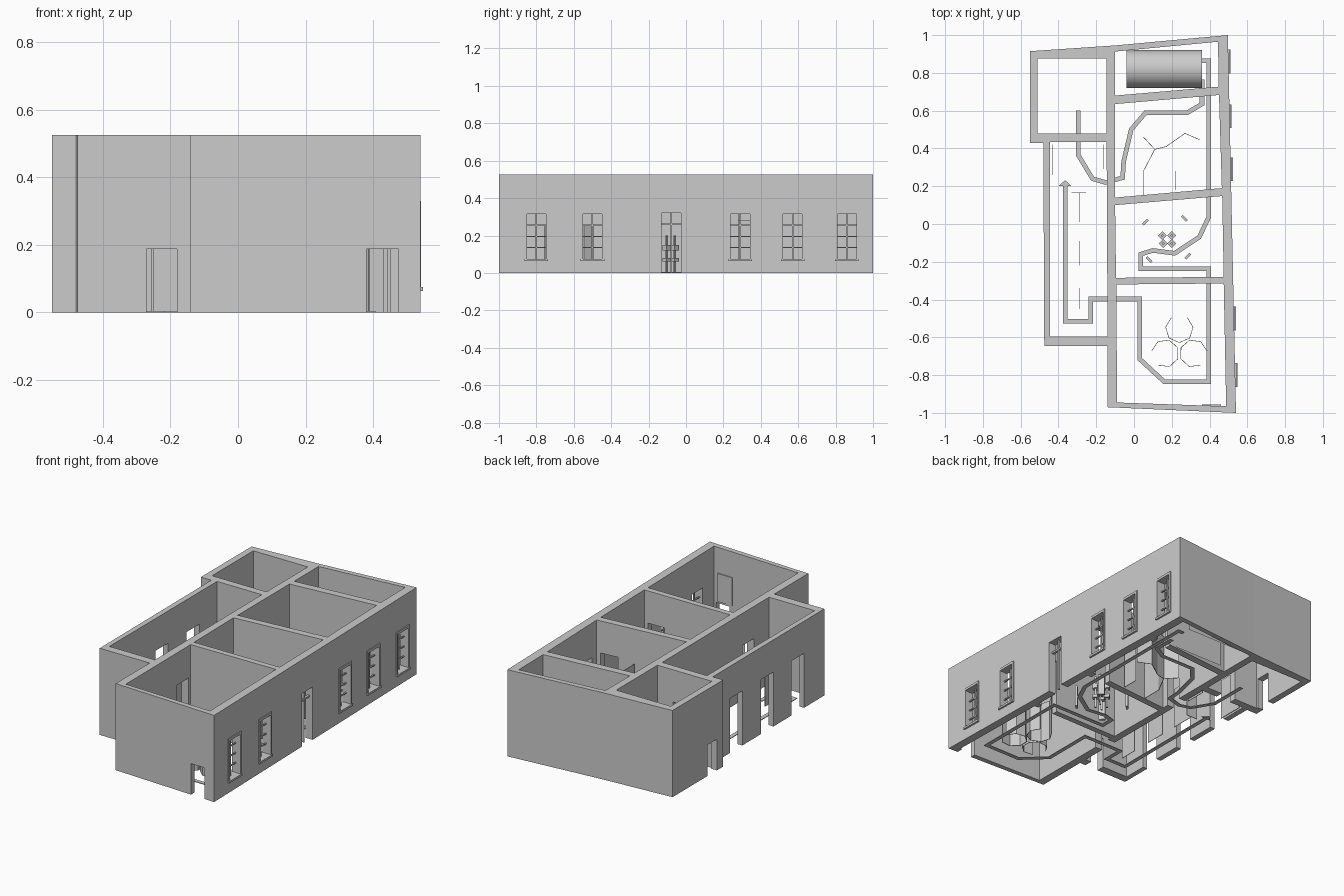
import bpy, bmesh, math
from mathutils import Vector

cube = bpy.data.objects.get("Cube")
if cube:
    bpy.data.objects.remove(cube, do_unlink=True)

grey = bpy.data.materials.new("plaster_grey")
grey.use_nodes = True
colour = (0.6, 0.6, 0.6, 1)
grey.diffuse_color = colour
grey.node_tree.nodes["Principled BSDF"].inputs["Base Color"].default_value = colour

HEIGHT = 0.525
DOOR = 0.33


def add(name, bm):
    bmesh.ops.recalc_face_normals(bm, faces=bm.faces)
    mesh = bpy.data.meshes.new(name)
    bm.to_mesh(mesh)
    bm.free()
    mesh.materials.append(grey)
    ob = bpy.data.objects.new(name, mesh)
    bpy.context.scene.collection.objects.link(ob)
    return ob


def prism(name, pts, z0, z1):
    bm = bmesh.new()
    base = bm.faces.new([bm.verts.new((x, y, z0)) for x, y in pts])
    top = bmesh.ops.extrude_face_region(bm, geom=[base])["geom"]
    moved = [v for v in top if isinstance(v, bmesh.types.BMVert)]
    bmesh.ops.translate(bm, verts=moved, vec=(0, 0, z1 - z0))
    return add(name, bm)


def box(name, x0, x1, y0, y1, z0, z1):
    return prism(name, [(x0, y0), (x1, y0), (x1, y1), (x0, y1)], z0, z1)


def ribbon(name, pts, width, z0, z1):
    """Upright band of constant width with mitred corners along a line."""
    pts = [Vector(p) for p in pts]
    bm = bmesh.new()
    rings = []
    for i, p in enumerate(pts):
        dirs = []
        if i > 0:
            dirs.append((p - pts[i - 1]).normalized())
        if i < len(pts) - 1:
            dirs.append((pts[i + 1] - p).normalized())
        normals = [Vector((-d.y, d.x)) for d in dirs]
        mitre = sum(normals, Vector((0, 0))).normalized()
        off = mitre * (width / 2 / max(mitre.dot(normals[0]), 0.4))
        rings.append([bm.verts.new((*q, z)) for q, z in
                      ((p - off, z0), (p + off, z0), (p + off, z1), (p - off, z1))])
    for a, b in zip(rings, rings[1:]):
        for k in range(4):
            m = (k + 1) % 4
            bm.faces.new((a[k], a[m], b[m], b[k]))
    bm.faces.new(rings[0])
    bm.faces.new(rings[-1])
    return add(name, bm)


def east(y):
    """Outer face of the slightly slanted east wall."""
    return 0.54 - 0.0215 * (y + 1)


# Solid footprint, hollowed into rooms
walls = prism("building_walls", [
    (-0.14, -0.97), (0.54, -1), (0.497, 1), (-0.105, 0.945), (-0.55, 0.915),
    (-0.55, 0.43), (-0.48, 0.43), (-0.475, -0.645), (-0.14, -0.645)], 0, HEIGHT)

rooms = [
    [(-0.51, 0.48), (-0.145, 0.48), (-0.145, 0.875), (-0.51, 0.875)],
    [(-0.445, -0.595), (-0.14, -0.595), (-0.145, 0.435), (-0.445, 0.435)],
    [(-0.10, 0.68), (0.448, 0.727), (0.445, 0.965), (-0.10, 0.913)],
    [(-0.10, 0.14), (0.465, 0.19), (0.45, 0.683), (-0.10, 0.635)],
    [(-0.095, -0.285), (0.475, -0.28), (0.467, 0.148), (-0.10, 0.10)],
    [(-0.09, -0.945), (0.488, -0.965), (0.475, -0.315), (-0.093, -0.32)],
]
cutters = [prism("room_cutter", r, -0.1, 0.7) for r in rooms]

# Outside doors, wing openings and inner doorways
openings = [
    (0.38, 0.475, -1.1, -0.9, 0.188), (-0.27, -0.18, -0.7, -0.55, 0.188),
    (-0.6, -0.5, 0.49, 0.58, 0.188),
    (-0.16, -0.07, -0.45, -0.34, DOOR), (-0.16, -0.07, 0.18, 0.28, DOOR),
    (-0.35, -0.25, 0.4, 0.5, DOOR), (0.33, 0.43, 0.63, 0.75, DOOR),
    (0.33, 0.44, 0.1, 0.22, DOOR), (0.34, 0.45, -0.34, -0.25, DOOR),
]
openings += [(-0.5, -0.42, y, y + 0.12, DOOR) for y in (0.145, -0.155, -0.45)]
cutters += [box("door_cutter", a, b, c, d, -0.1, h) for a, b, c, d, h in openings]

# East facade: five windows and a garden door
windows = [-0.80, -0.50, 0.29, 0.57, 0.86]
for y in windows:
    cutters.append(box("window_cutter", 0.4, 0.6, y - 0.052, y + 0.052, 0.075, 0.315))
cutters.append(box("garden_door_cutter", 0.4, 0.6, -0.132, -0.028, -0.1, 0.32))

for c in cutters:
    c.hide_render = True
    mod = walls.modifiers.new("cut", 'BOOLEAN')
    mod.operation, mod.solver, mod.object = 'DIFFERENCE', 'EXACT', c
bpy.context.view_layer.update()
done = bpy.data.meshes.new_from_object(
    walls.evaluated_get(bpy.context.evaluated_depsgraph_get()))
walls.modifiers.clear()
walls.data = done
for c in cutters:
    bpy.data.objects.remove(c, do_unlink=True)

# Window trim, sills and glazing bars
for n, y in enumerate(windows, 1):
    x = east(y)
    for side in (-1, 1):
        e = y + side * 0.057
        box(f"window_{n}_jamb", x - 0.02, x + 0.006, e - 0.006, e + 0.006, 0.07, 0.328)
    box(f"window_{n}_lintel", x - 0.02, x + 0.006, y - 0.063, y + 0.063, 0.315, 0.33)
    box(f"window_{n}_sill", x - 0.03, x + 0.011, y - 0.063, y + 0.063, 0.063, 0.075)
    box(f"window_{n}_mullion", x - 0.032, x - 0.024, y - 0.004, y + 0.004, 0.075, 0.315)
    for z in (0.135, 0.195, 0.255):
        box(f"window_{n}_bar", x - 0.032, x - 0.024, y - 0.052, y + 0.052,
            z - 0.003, z + 0.003)
x = east(-0.08)
box("garden_door_transom", x - 0.035, x - 0.02, -0.132, -0.028, 0.255, 0.265)
box("garden_door_mullion", x - 0.035, x - 0.02, -0.084, -0.076, 0, 0.32)

# Visitor route on the ground, ending in an arrow
ribbon("route_outward", [
    (0.36, 0.865), (0.395, 0.865), (0.395, 0.035), (0.345, -0.07), (0.215, -0.155),
    (0.10, -0.14), (0.035, -0.16), (0.035, -0.237), (0.395, -0.237), (0.395, -0.835),
    (0.16, -0.835), (0.03, -0.715), (0.03, -0.397), (-0.23, -0.397),
    (-0.23, -0.515), (-0.365, -0.515), (-0.365, 0.20)], 0.024, 0, 0.004)
prism("route_arrow", [(-0.40, 0.2), (-0.33, 0.2), (-0.365, 0.232)], 0, 0.004)
ribbon("route_inward", [
    (-0.295, 0.60), (-0.295, 0.365), (-0.22, 0.24), (-0.15, 0.22), (-0.06, 0.245),
    (-0.055, 0.33), (-0.015, 0.50), (0.06, 0.588), (0.28, 0.588), (0.36, 0.635),
    (0.36, 0.765)], 0.024, 0, 0.004)

# Vaulted tunnel in the back room, open at both ends and below
arch = [(0.1 * math.cos(math.pi * i / 24), 0.17 + 0.1 * math.sin(math.pi * i / 24))
        for i in range(25)]
arch = [(0.1, 0)] + arch + [(-0.1, 0)]
bm = bmesh.new()
ends = [[bm.verts.new((x, 0.82 + y, z)) for y, z in arch] for x in (-0.04, 0.36)]
for i in range(len(arch) - 1):
    bm.faces.new((ends[0][i], ends[0][i + 1], ends[1][i + 1], ends[1][i]))
tunnel = add("vault_tunnel", bm)
for p in tunnel.data.polygons:
    p.use_smooth = True

# Three open ring screens in the front room
for cx, cy, gap in ((0.24, -0.555, 90), (0.165, -0.685, 205), (0.315, -0.685, -25)):
    ring = []
    for i in range(7):
        t = math.radians(gap + 35 + i * 290 / 6)
        ring.append((cx + 0.073 * math.cos(t), cy + 0.073 * math.sin(t)))
    ribbon("ring_screen", ring, 0.003, 0, 0.25)

# Folding screens in the large room
ribbon("folding_screen", [(0.05, 0.46), (0.11, 0.395), (0.17, 0.41), (0.27, 0.48),
                          (0.35, 0.445)], 0.003, 0, 0.28)
ribbon("folding_screen_branch", [(0.11, 0.395), (0.05, 0.28), (0.05, 0.15)], 0.003, 0, 0.28)
ribbon("single_screen", [(0.22, 0.18), (0.22, 0.28)], 0.003, 0, 0.32)

# Wing display panels
for y0, y1 in ((0.01, 0.165), (-0.22, -0.09), (-0.45, -0.34)):
    ribbon("wing_panel", [(-0.29, y0), (-0.29, y1)], 0.003, 0, 0.25)
ribbon("wing_cross_panel", [(-0.33, 0.165), (-0.255, 0.165)], 0.003, 0, 0.25)
ribbon("wing_west_panel", [(-0.43, 0.26), (-0.43, 0.42)], 0.003, 0, 0.25)
ribbon("wing_east_panel", [(-0.16, 0.29), (-0.16, 0.42)], 0.003, 0, 0.25)

# Central diamond display and slanted posts in the middle room
for i, (dx, dy) in enumerate(((-0.025, 0.022), (0.025, 0.022), (-0.02, -0.02), (0.025, -0.02))):
    cx, cy = 0.175 + dx, -0.083 + dy
    for part, r, z0, z1 in (("leg", 0.007, 0, 0.2), ("tray", 0.023, 0.06, 0.08),
                            ("case", 0.023, 0.12, 0.15)):
        prism(f"display_{part}", [(cx + r, cy), (cx, cy + r), (cx - r, cy), (cx, cy - r)], z0, z1)
for cx, cy, s in ((0.06, 0.01, 1), (0.267, 0.03, -1), (0.08, -0.188, -1), (0.285, -0.17, 1)):
    ribbon("info_post", [(cx - 0.013, cy - 0.013 * s), (cx + 0.013, cy + 0.013 * s)],
           0.014, 0, 0.13)

# Notice panel above the front door, inside
box("notice_panel", 0.36, 0.46, -0.964, -0.956, 0.2, 0.37)
